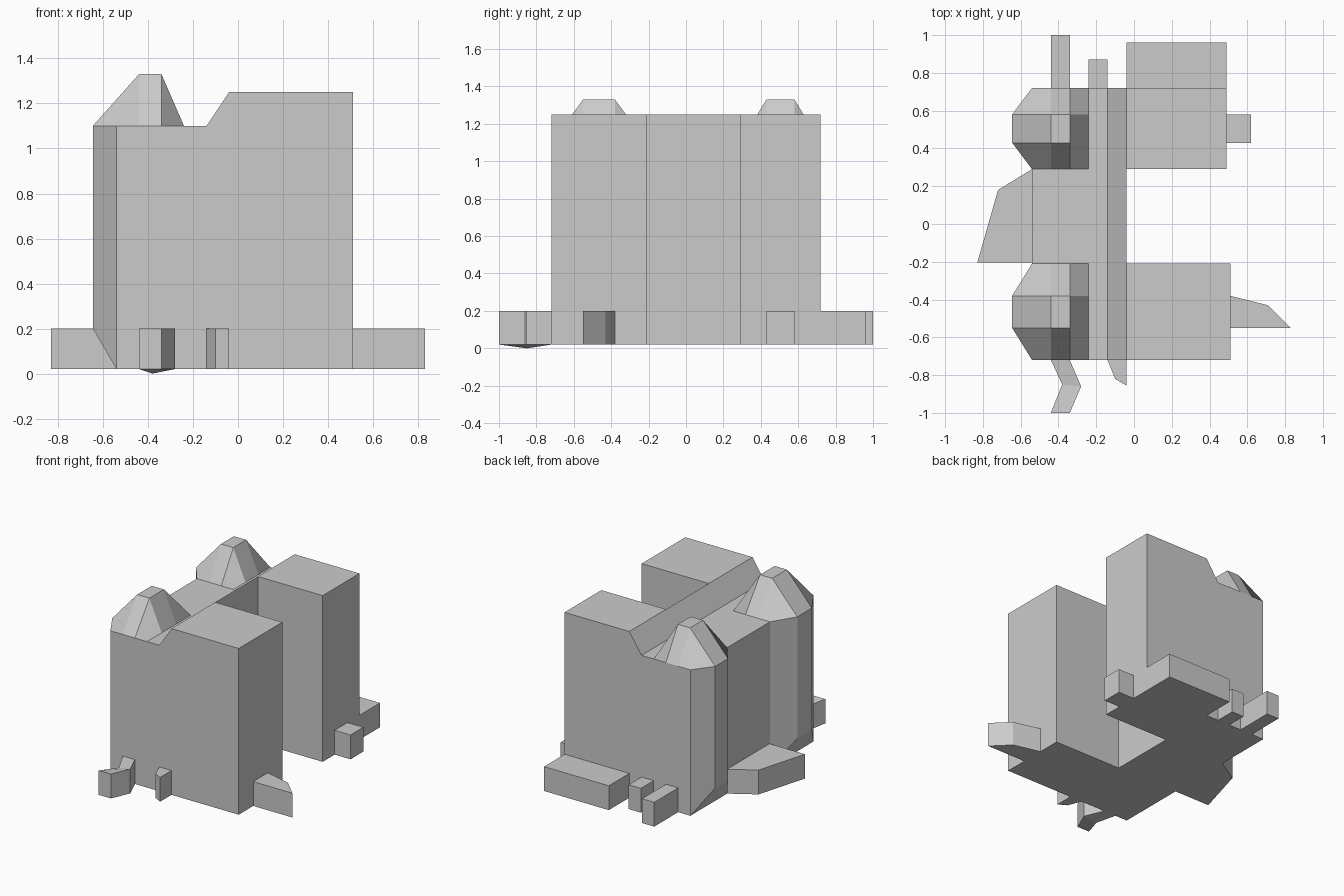
import bpy
import bmesh

cube = bpy.data.objects.get("Cube")
if cube:
    bpy.data.objects.remove(cube, do_unlink=True)

GREY = 0.6
FLOOR, LEDGE, EAVE, ROOF, PEAK = 0.02, 0.2, 1.1, 1.25, 1.33

mat = bpy.data.materials.new("plain grey")
mat.use_nodes = True
mat.diffuse_color = (GREY, GREY, GREY, 1)
mat.node_tree.nodes["Principled BSDF"].inputs["Base Color"].default_value = (GREY, GREY, GREY, 1)


def finish(name, bm):
    bmesh.ops.recalc_face_normals(bm, faces=bm.faces)
    mesh = bpy.data.meshes.new(name)
    bm.to_mesh(mesh)
    bm.free()
    mesh.materials.append(mat)
    obj = bpy.data.objects.new(name, mesh)
    bpy.context.collection.objects.link(obj)
    return obj


def prism(name, outline, low=FLOOR, high=LEDGE, axis="z"):
    """Extrude an outline: (x, y) along z, or (x, z) along y."""
    bm = bmesh.new()

    def ring(t):
        return [bm.verts.new((a, b, t) if axis == "z" else (a, t, b)) for a, b in outline]
    lower, upper = ring(low), ring(high)
    bm.faces.new(lower)
    bm.faces.new(upper)
    n = len(outline)
    for i in range(n):
        j = (i + 1) % n
        bm.faces.new((lower[i], lower[j], upper[j], upper[i]))
    return finish(name, bm)


def box(name, x0, x1, y0, y1):
    return prism(name, [(x0, y0), (x1, y0), (x1, y1), (x0, y1)])


def tower(side, y0, y1, y2, y3):
    """Faceted bay on the -x wall with a hipped cap above it."""
    wall, face = -0.54, -0.645
    plan = [(wall, y0), (face, y1), (face, y2), (wall, y3)]
    bm = bmesh.new()
    for z in (LEDGE, EAVE):
        for x, y in plan:
            bm.verts.new((x, y, z))
    for y in (y0, y1, y2, y3):
        bm.verts.new((wall, y, FLOOR))
    hull = bmesh.ops.convex_hull(bm, input=bm.verts)
    loose = [v for v in bm.verts if not v.link_faces]
    bmesh.ops.delete(bm, geom=loose, context="VERTS")
    bmesh.ops.dissolve_limit(bm, angle_limit=0.01, verts=bm.verts, edges=bm.edges)
    finish(side + "_bay", bm)

    # cap: flat top, four sides and four corner panels
    xa, xb, xc = -0.44, -0.34, -0.24
    bm = bmesh.new()
    top = [bm.verts.new((x, y, PEAK)) for x, y in ((xa, y1), (xb, y1), (xb, y2), (xa, y2))]
    base = [bm.verts.new((x, y, EAVE)) for x, y in (
        (face, y1), (wall, y0), (xa, y0), (xb, y0), (xc, y0), (xc, y1),
        (xc, y2), (xc, y3), (xb, y3), (xa, y3), (wall, y3), (face, y2))]
    bm.faces.new(top)
    for i in range(4):
        k = 3 * i
        bm.faces.new([top[i]] + base[k:k + 3])
        bm.faces.new((top[i], base[k + 2], base[(k + 3) % 12], top[(i + 1) % 4]))
    finish(side + "_bay_cap", bm)


# main block: U-shaped plan, with the roof cut down on the -x side
body = prism("main_block", [
    (-0.54, -0.72), (0.51, -0.72), (0.51, -0.21), (-0.04, -0.21),
    (-0.04, 0.29), (0.49, 0.29), (0.49, 0.72), (-0.54, 0.72)], FLOOR, ROOF)
cutter = prism("roof_cutter", [
    (-0.7, EAVE), (-0.14, EAVE), (-0.04, ROOF), (0.027, 1.35), (-0.7, 1.35)], -0.9, 0.9, "y")
cutter.hide_render = True
cut = body.modifiers.new("roof_step", "BOOLEAN")
cut.operation = "DIFFERENCE"
cut.solver = "EXACT"
cut.object = cutter
bpy.context.view_layer.objects.active = body
bpy.ops.object.modifier_apply(modifier=cut.name)
bpy.data.objects.remove(cutter, do_unlink=True)

tower("front", -0.72, -0.55, -0.38, -0.21)
tower("back", 0.29, 0.43, 0.58, 0.72)

# low blocks around the foot
prism("right_terrace", [(-0.54, -0.205), (-0.83, -0.205), (-0.72, 0.18), (-0.54, 0.29)])
prism("left_wedge", [(0.51, -0.55), (0.83, -0.55), (0.71, -0.43), (0.51, -0.38)])
prism("front_wedge", [(-0.14, -0.72), (-0.1, -0.82), (-0.04, -0.855), (-0.04, -0.72)])
box("left_block", 0.49, 0.62, 0.43, 0.58)
box("back_wide_block", -0.04, 0.49, 0.72, 0.96)
box("back_short_block", -0.24, -0.14, 0.72, 0.87)
box("back_long_block", -0.44, -0.34, 0.72, 1.0)

# bent front block, dipping slightly at its inner bend
bm = bmesh.new()
rows = []
for xl, yl, xr, yr, dip in ((-0.44, -0.72, -0.34, -0.72, 0),
                            (-0.38, -0.85, -0.28, -0.86, 0.02),
                            (-0.44, -1.0, -0.34, -1.0, 0)):
    rows.append([bm.verts.new(p) for p in (
        (xl, yl, FLOOR - dip), (xr, yr, FLOOR), (xr, yr, LEDGE), (xl, yl, LEDGE - dip))])
for a, b in zip(rows, rows[1:]):
    for i in range(4):
        j = (i + 1) % 4
        bm.faces.new((a[i], a[j], b[j], b[i]))
bm.faces.new(rows[0])
bm.faces.new(rows[-1])
finish("front_bent_block", bm)
